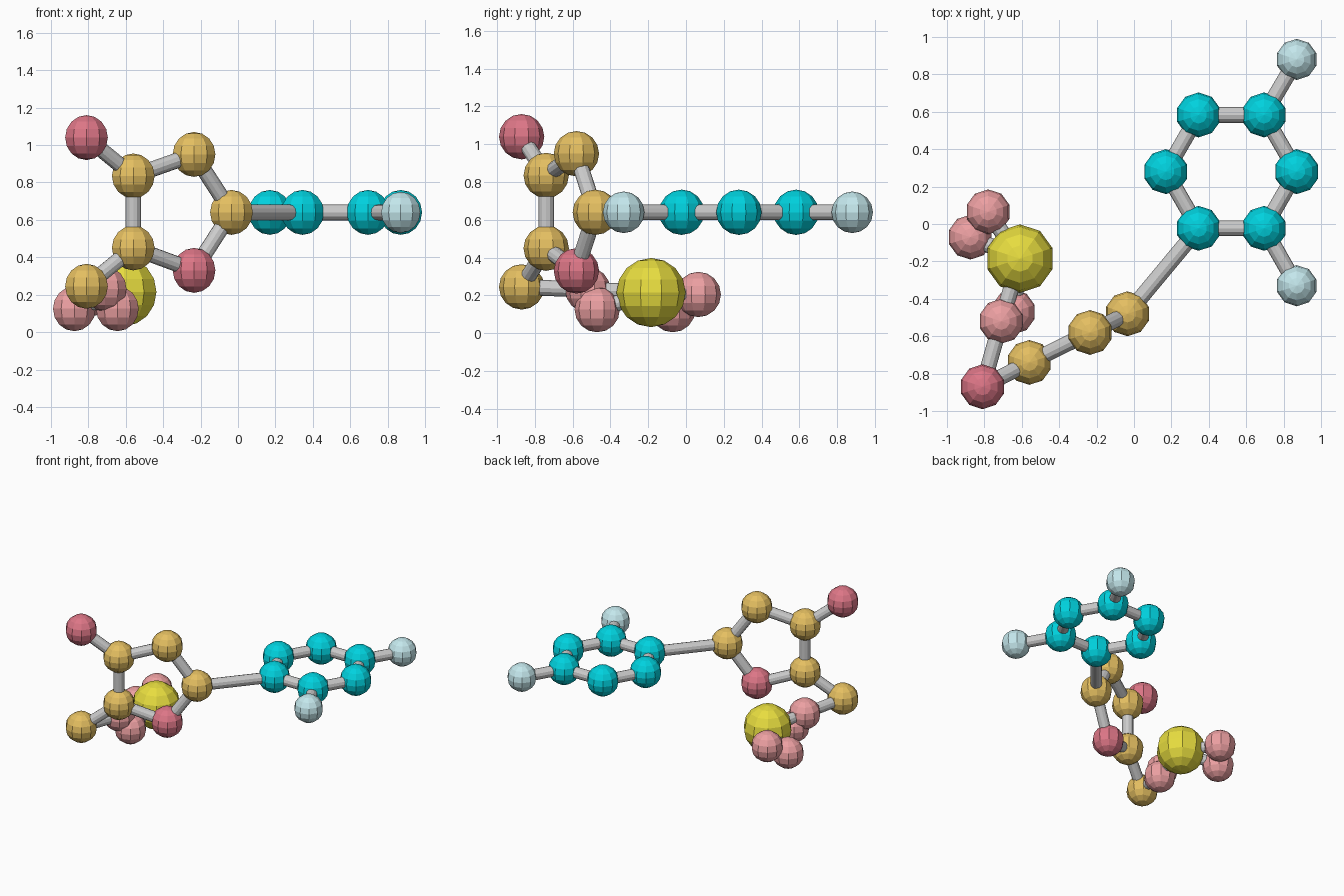
import bpy, math
from mathutils import Vector

if "Cube" in bpy.data.objects:
    bpy.data.objects.remove(bpy.data.objects["Cube"])


def material(name, rgb):
    m = bpy.data.materials.new(name)
    m.diffuse_color = (*rgb, 1)
    m.use_nodes = True
    m.node_tree.nodes["Principled BSDF"].inputs["Base Color"].default_value = m.diffuse_color
    return m


MATS = {
    "base": material("cyan", (0.0, 0.64, 0.73)),
    "tip": material("pale_blue", (0.55, 0.80, 0.84)),
    "carbon": material("ochre", (0.78, 0.52, 0.12)),
    "oxygen": material("rose", (0.72, 0.18, 0.24)),
    "phosphate_oxygen": material("pink", (0.84, 0.35, 0.36)),
    "phosphorus": material("yellow", (0.80, 0.72, 0.05)),
}


def atom(name, kind, pos, r=0.12):
    bpy.ops.mesh.primitive_uv_sphere_add(segments=10, ring_count=8, radius=r, location=pos)
    ob = bpy.context.object
    ob.name = name
    ob.data.materials.append(MATS[kind])
    return Vector(pos)


def bond(name, a, b, r=0.042):
    d = b - a
    bpy.ops.mesh.primitive_cylinder_add(vertices=12, radius=r, depth=d.length, location=(a + b) / 2)
    ob = bpy.context.object
    ob.name = name
    ob.rotation_euler = d.to_track_quat('Z', 'Y').to_euler()


# flat six-sided base ring
ring = []
for i in range(6):
    t = math.radians(60 * i)
    ring.append(atom(f"base_atom_{i}", "base",
                     (0.52 + 0.35 * math.cos(t), 0.28 + 0.35 * math.sin(t), 0.64)))
for i in range(6):
    bond(f"base_bond_{i}", ring[i], ring[(i + 1) % 6])

# two side atoms on the base
for i, y in ((1, 0.88), (5, -0.33)):
    bond(f"side_bond_{i}", ring[i], atom(f"side_atom_{i}", "tip", (0.87, y, 0.64), 0.11))

# upright five-sided sugar ring
sugar = [atom(f"sugar_atom_{i}", kind, pos) for i, (kind, pos) in enumerate((
    ("carbon", (-0.035, -0.48, 0.64)),
    ("carbon", (-0.235, -0.58, 0.95)),
    ("carbon", (-0.56, -0.74, 0.835)),
    ("carbon", (-0.56, -0.74, 0.45)),
    ("oxygen", (-0.235, -0.58, 0.33))))]
for i in range(5):
    bond(f"sugar_bond_{i}", sugar[i], sugar[(i + 1) % 5])
bond("base_link", sugar[0], ring[4])

# arms off the sugar ring
bond("upper_arm_bond", sugar[2], atom("upper_arm_oxygen", "oxygen", (-0.81, -0.87, 1.04)))
arm = atom("lower_arm_carbon", "carbon", (-0.81, -0.87, 0.245))
bond("lower_arm_bond", sugar[3], arm)

# phosphate group
p = atom("phosphorus", "phosphorus", (-0.61, -0.185, 0.215), 0.183)
oxy = [atom(f"phosphate_oxygen_{i}", "phosphate_oxygen", pos) for i, pos in enumerate((
    (-0.71, -0.52, 0.23), (-0.645, -0.47, 0.125),
    (-0.78, 0.065, 0.205), (-0.875, -0.07, 0.125)))]
for i, o in enumerate(oxy):
    bond(f"phosphate_bond_{i}", p, o)
bond("phosphate_link", arm, oxy[0])
